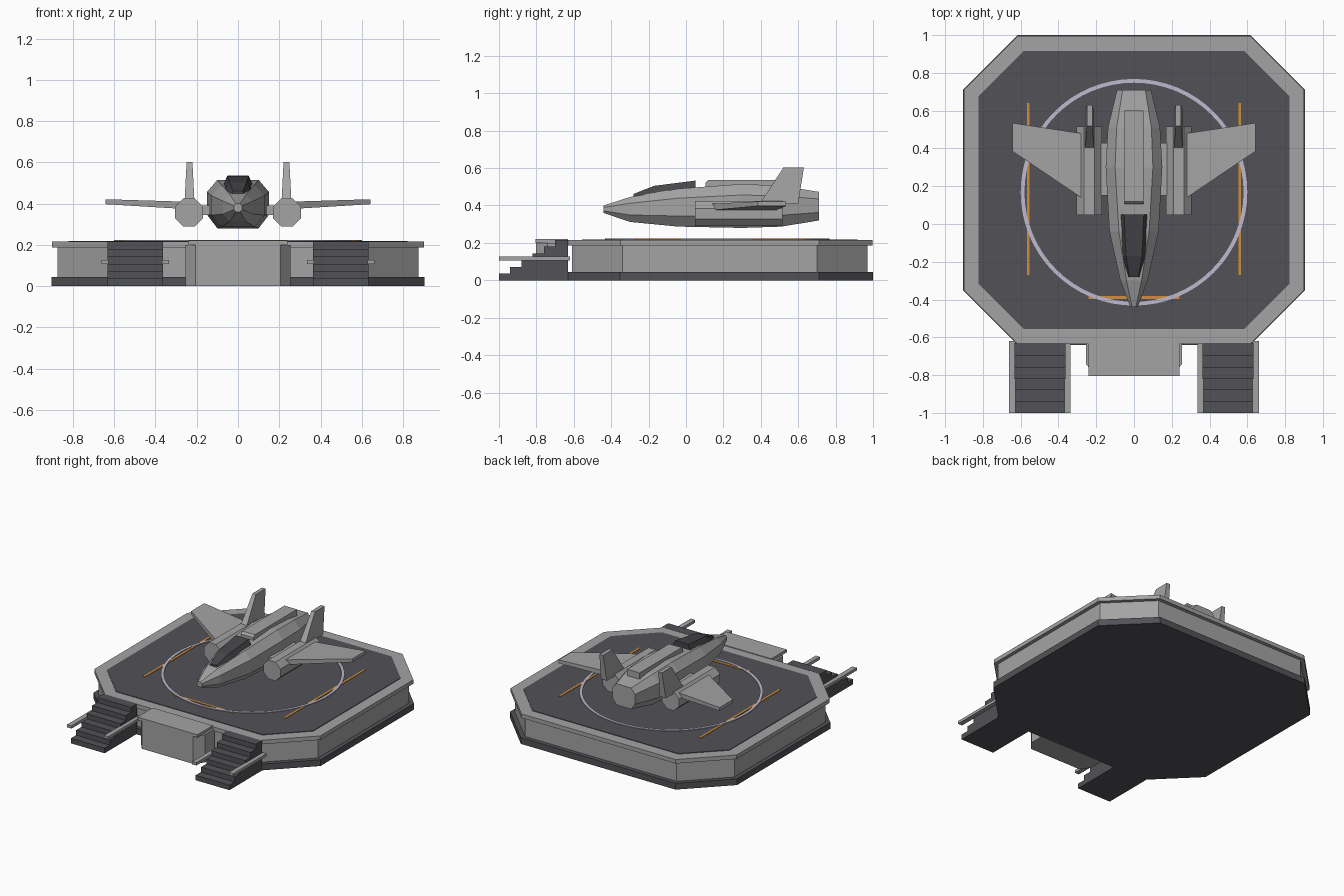
import bpy, bmesh, math

if "Cube" in bpy.data.objects:
    bpy.data.objects.remove(bpy.data.objects["Cube"])


def material(name, rgb):
    m = bpy.data.materials.new(name)
    m.diffuse_color = (*rgb, 1)
    m.use_nodes = True
    m.node_tree.nodes["Principled BSDF"].inputs["Base Color"].default_value = m.diffuse_color
    return m


GREY = material("light_grey", (0.37, 0.37, 0.37))
DARK = material("dark_grey", (0.085, 0.083, 0.092))
GLASS = material("canopy_dark", (0.06, 0.06, 0.067))
ORANGE = material("marking_orange", (0.65, 0.27, 0.045))
PALE = material("marking_lavender", (0.52, 0.49, 0.62))


def loft(name, rings, mat):
    """Skin a closed solid through rings holding equal numbers of points."""
    bm = bmesh.new()
    loops = [[bm.verts.new(p) for p in r] for r in rings]
    n = len(loops[0])
    for a, b in zip(loops, loops[1:]):
        for i in range(n):
            bm.faces.new((a[i], a[(i + 1) % n], b[(i + 1) % n], b[i]))
    bm.faces.new(loops[0])
    bm.faces.new(loops[-1])
    bmesh.ops.recalc_face_normals(bm, faces=bm.faces[:])
    me = bpy.data.meshes.new(name)
    bm.to_mesh(me)
    bm.free()
    me.materials.append(mat)
    ob = bpy.data.objects.new(name, me)
    bpy.context.collection.objects.link(ob)
    return ob


def prism(name, outline, z0, z1, mat):
    return loft(name, [[(x, y, z) for x, y in outline] for z in (z0, z1)], mat)


def box(name, x0, x1, y0, y1, z0, z1, mat):
    return prism(name, [(x0, y0), (x1, y0), (x1, y1), (x0, y1)], z0, z1, mat)


def pad_outline(inset):
    """Rectangle with cut corners, shrunk evenly by inset."""
    hx, hy, cy = 0.905 - inset, 0.82 - inset, 0.18
    c = 0.288 - inset * 0.586
    pts = [(hx - c, -hy), (hx, -hy + c), (hx, hy - c), (hx - c, hy)]
    pts += [(-x, y) for x, y in reversed(pts)]
    return [(x, y + cy) for x, y in pts]


# Landing platform
prism("platform_base", pad_outline(0), 0, 0.045, DARK)
prism("platform_wall", pad_outline(0.03), 0.045, 0.186, GREY)
prism("platform_rim", pad_outline(0.004), 0.186, 0.215, GREY)
prism("platform_deck", pad_outline(0.083), 0.213, 0.219, DARK)

# Deck markings
N = 64
ring = bmesh.new()
for r, z in ((0.6, 0.219), (0.6, 0.224), (0.58, 0.224), (0.58, 0.219)):
    for i in range(N):
        a = math.tau * i / N
        ring.verts.new((r * math.cos(a), 0.168 + r * math.sin(a), z))
ring.verts.ensure_lookup_table()
for k in range(4):
    for i in range(N):
        j, m = (i + 1) % N, (k + 1) % 4
        ring.faces.new([ring.verts[q] for q in (k * N + i, k * N + j, m * N + j, m * N + i)])
bmesh.ops.recalc_face_normals(ring, faces=ring.faces[:])
ring_mesh = bpy.data.meshes.new("landing_ring")
ring.to_mesh(ring_mesh)
ring.free()
ring_mesh.materials.append(PALE)
bpy.context.collection.objects.link(bpy.data.objects.new("landing_ring", ring_mesh))
box("front_line", -0.24, 0.24, -0.397, -0.382, 0.218, 0.2225, ORANGE)

# Front block with cap slab
block = [(0.255, -0.63), (0.255, -0.74), (0.205, -0.803)]
block += [(-x, y) for x, y in reversed(block)]
prism("front_block", block, 0, 0.2, GREY)
box("front_block_cap", -0.24, 0.24, -0.805, -0.63, 0.2, 0.22, GREY)

# Fuselage: y, half width, flat half width, bottom, top
stations = [
    (-0.44, 0.02, 0.010, 0.360, 0.400),
    (-0.30, 0.072, 0.040, 0.312, 0.445),
    (-0.04, 0.130, 0.080, 0.287, 0.490),
    (0.30, 0.150, 0.100, 0.280, 0.515),
    (0.51, 0.138, 0.092, 0.287, 0.505),
    (0.71, 0.090, 0.060, 0.320, 0.473),
]


def hull_section(y, hw, fw, zb, zt):
    h = zt - zb
    right = [(fw, zb), (hw, zb + 0.28 * h), (hw, zb + 0.75 * h), (fw, zt)]
    pts = right + [(-x, z) for x, z in reversed(right)]
    return [(x, y, z) for x, z in pts]


loft("fuselage", [hull_section(*s) for s in stations], GREY)


def trapezoid(y, wb, wt, zb, zt):
    return [(-wb, y, zb), (wb, y, zb), (wt, y, zt), (-wt, y, zt)]


# Canopy and spine panel
loft("canopy", [trapezoid(-0.28, 0.032, 0.024, 0.435, 0.462),
                trapezoid(-0.17, 0.070, 0.042, 0.450, 0.505),
                trapezoid(0.05, 0.080, 0.052, 0.475, 0.533)], GLASS)
loft("spine_panel", [trapezoid(0.105, 0.05, 0.05, 0.48, 0.522),
                     trapezoid(0.12, 0.05, 0.05, 0.48, 0.537),
                     trapezoid(0.60, 0.05, 0.05, 0.48, 0.537)], GREY)

for s, side in ((-1, "left"), (1, "right")):
    # Side lines on the deck
    box("side_line_" + side, s * 0.552, s * 0.567, -0.27, 0.64, 0.218, 0.2225, ORANGE)

    # Staircase as one stepped side profile
    profile = [(-0.63, 0), (-1.0, 0)]
    for i in range(6):
        z = 0.036 * (i + 1)
        profile += [(-1.0 + 0.06 * i, z), (-0.94 + 0.06 * i, z)]
    profile[-1] = (-0.63, 0.216)
    loft("stairs_" + side, [[(s * x, y, z) for y, z in profile] for x in (0.363, 0.632)], DARK)
    for x0, x1, place in ((0.335, 0.368, "inner"), (0.627, 0.662, "outer")):
        box(f"stair_rail_{place}_{side}", s * x0, s * x1, -1.0, -0.62, 0.107, 0.127, GREY)

    # Engine pod and its link to the hull
    r = 0.068 / math.cos(math.pi / 8)
    octagon = [(s * 0.237 + r * math.cos(math.pi * (i + 0.5) / 4),
                0.357 + r * math.sin(math.pi * (i + 0.5) / 4)) for i in range(8)]
    loft("engine_" + side, [[(x, y, z) for x, z in octagon] for y in (0.047, 0.515)], GREY)
    box("engine_link_" + side, s * 0.12, s * 0.18, 0.15, 0.43, 0.345, 0.39, GREY)

    # Wing, thinner at the tip
    loft("wing_" + side, [
        [(s * 0.28, 0.14, 0.375), (s * 0.28, 0.48, 0.375), (s * 0.28, 0.48, 0.41), (s * 0.28, 0.14, 0.41)],
        [(s * 0.643, 0.385, 0.397), (s * 0.643, 0.535, 0.397), (s * 0.643, 0.535, 0.421), (s * 0.643, 0.385, 0.421)],
    ], GREY)

    # Swept tail fin
    loft("tail_fin_" + side, [
        [(s * (0.235 + dx * w), y, z) for dx, y in ((-1, y0), (1, y0), (1, y1), (-1, y1))]
        for w, y0, y1, z in ((0.024, 0.395, 0.60, 0.41), (0.014, 0.52, 0.63, 0.602))
    ], GREY)
